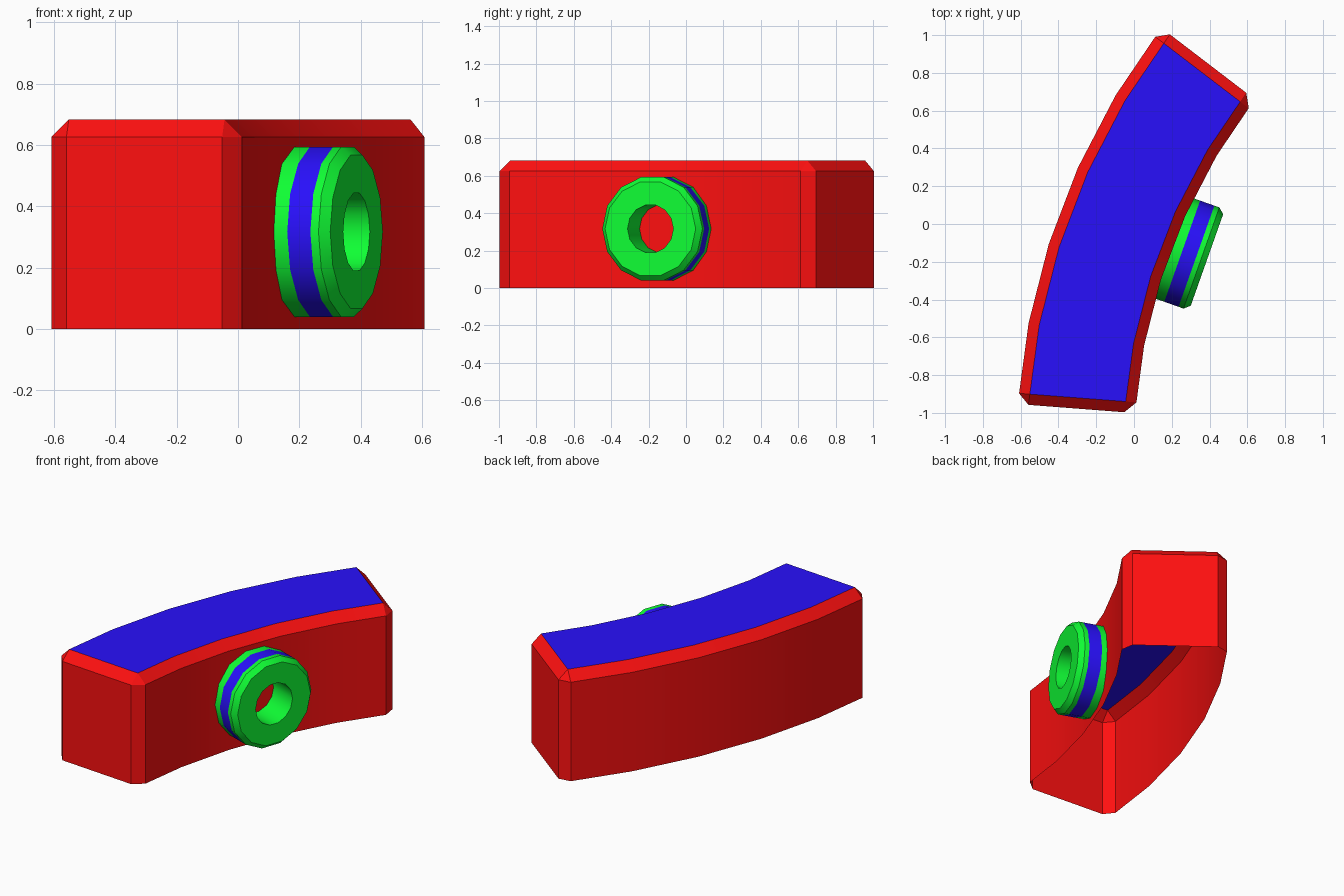
import bpy, bmesh
from math import sin, cos, radians, pi
from mathutils import Vector

if "Cube" in bpy.data.objects:
    bpy.data.objects.remove(bpy.data.objects["Cube"])


def material(name, rgb):
    m = bpy.data.materials.new(name)
    m.diffuse_color = (*rgb, 1)
    m.use_nodes = True
    m.node_tree.nodes["Principled BSDF"].inputs["Base Color"].default_value = m.diffuse_color
    return m


RED = material("red", (1.0, 0.005, 0.005))
BLUE = material("blue", (0.022, 0.005, 0.97))
GREEN = material("green", (0.005, 1.0, 0.035))


def finish(bm, name, mats):
    me = bpy.data.meshes.new(name)
    bm.to_mesh(me)
    bm.free()
    for m in mats:
        me.materials.append(m)
    ob = bpy.data.objects.new(name, me)
    bpy.context.collection.objects.link(ob)
    # Smooth along the curves, sharp at the chamfers
    bpy.ops.object.select_all(action='DESELECT')
    ob.select_set(True)
    bpy.context.view_layer.objects.active = ob
    bpy.ops.object.shade_smooth_by_angle(angle=radians(30))
    return ob


# Curved body: arc-shaped block, chamfered on top and at the four corners, open below
CX, CY, R_OUT, R_IN, HEIGHT, CHAMFER = 3.126, -1.241, 3.753, 3.13, 0.683, 0.057
angles = [radians(4.4 + 6.6 * i) for i in range(6)]


def arc(radius):
    return [(CX - radius * cos(a), CY + radius * sin(a)) for a in angles]


outline = arc(R_IN) + arc(R_OUT)[::-1]
bm = bmesh.new()
low = [bm.verts.new((x, y, 0)) for x, y in outline]
top = [bm.verts.new((x, y, HEIGHT)) for x, y in outline]
n = len(outline)
bm.faces.new(top)
for i in range(n):
    j = (i + 1) % n
    bm.faces.new((low[i], low[j], top[j], top[i]))
bm.faces.new(low[::-1])
edges = [bm.edges.get((top[i], top[(i + 1) % n])) for i in range(n)]
edges += [bm.edges.get((low[i], top[i])) for i in (0, 5, 6, 11)]
bmesh.ops.recalc_face_normals(bm, faces=bm.faces)
bmesh.ops.bevel(bm, geom=edges, offset=CHAMFER, segments=1, affect='EDGES')
bm.normal_update()
bmesh.ops.delete(bm, geom=[f for f in bm.faces if f.normal.z < -0.9],
                 context='FACES_ONLY')
for f in bm.faces:
    f.material_index = 1 if f.normal.z > 0.95 else 0
finish(bm, "curved_body", [RED, BLUE])

# Round ring on the inner side: fourteen-sided, blue band, hole through to the body
SIDES = 14
tilt = radians(19.5)
axis = Vector((cos(tilt), -sin(tilt), 0))
side = Vector((sin(tilt), cos(tilt), 0))
up = Vector((0, 0, 1))
centre = Vector((0.357, -0.180, 0.317))
# (distance along the axis, radius); the blue band follows profile point 1
profile = [(-0.166, 0.284), (-0.108, 0.284), (-0.028, 0.284),
           (0.0, 0.284), (0.031, 0.257), (0.031, 0.13), (-0.166, 0.13)]
bm = bmesh.new()
rings = []
for s, r in profile:
    ring = []
    for k in range(SIDES):
        a = 2 * pi * k / SIDES
        ring.append(bm.verts.new(centre + axis * s + side * (r * cos(a)) + up * (r * sin(a))))
    rings.append(ring)
for p in range(len(rings)):
    a, b = rings[p], rings[(p + 1) % len(rings)]
    for k in range(SIDES):
        m = (k + 1) % SIDES
        f = bm.faces.new((a[k], a[m], b[m], b[k]))
        f.material_index = 1 if p == 1 else 0
bmesh.ops.recalc_face_normals(bm, faces=bm.faces)
finish(bm, "side_ring", [GREEN, BLUE])
